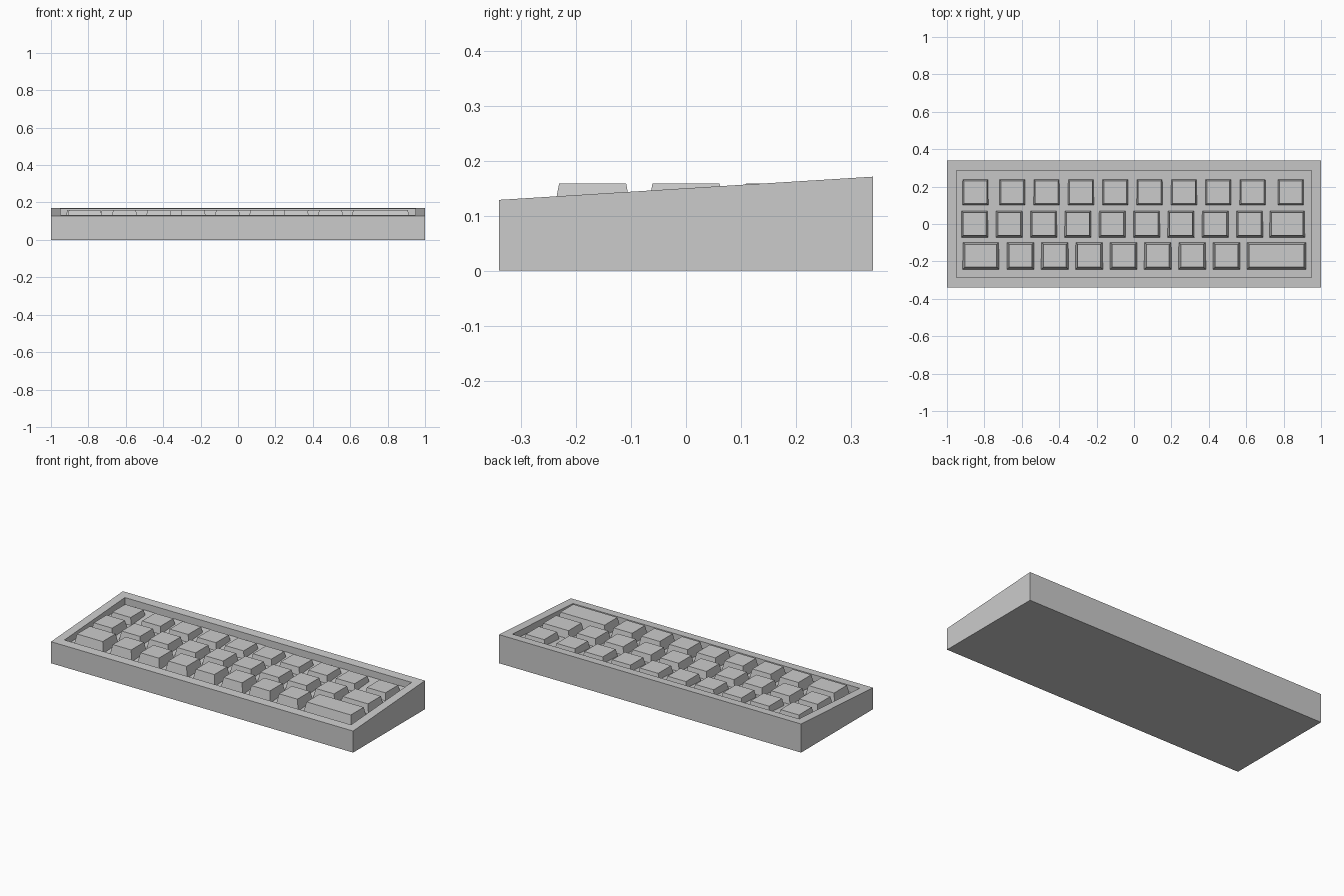
import bpy, bmesh

if "Cube" in bpy.data.objects:
    bpy.data.objects.remove(bpy.data.objects["Cube"])


def loft(name, rings):
    """Solid from stacked four-corner loops, capped at both ends."""
    bm = bmesh.new()
    loops = [[bm.verts.new(p) for p in ring] for ring in rings]
    for a, b in zip(loops, loops[1:]):
        for i in range(4):
            j = (i + 1) % 4
            bm.faces.new((a[i], a[j], b[j], b[i]))
    bm.faces.new(loops[0][::-1])
    bm.faces.new(loops[-1])
    bmesh.ops.recalc_face_normals(bm, faces=bm.faces)
    mesh = bpy.data.meshes.new(name)
    bm.to_mesh(mesh)
    bm.free()
    ob = bpy.data.objects.new(name, mesh)
    bpy.context.collection.objects.link(ob)
    return ob


def rect(hx, hy, z, cx=0, cy=0):
    """Rectangle loop; z is a function of y."""
    return [(cx + sx * hx, cy + sy * hy, z(cy + sy * hy))
            for sx, sy in ((-1, -1), (1, -1), (1, 1), (-1, 1))]


def deck(y):
    return 0.15 + y * 0.062


# Wedge case with a sunken tray parallel to the sloping rim
loft("case", [
    rect(1, 0.34, lambda y: 0),
    rect(1, 0.34, deck),
    rect(0.949, 0.286, deck),
    rect(0.949, 0.286, lambda y: deck(y) - 0.04),
])

# Tapered keycaps with level tops
TOP, BASE, SLOPE, KEY = 0.159, 0.09, 0.19, 0.122


def key(name, cx, cy, width=KEY):
    flare = (TOP - BASE) * SLOPE
    loft(name, [
        rect(width / 2 + flare, KEY / 2 + flare, lambda y: BASE, cx, cy),
        rect(width / 2, KEY / 2, lambda y: TOP, cx, cy),
    ])


# Rows: y, left key (x, width), first regular x, regular count, right key
PITCH = 0.1836
rows = [
    ("back", 0.17, (-0.848, KEY), -0.651, 8, (0.838, KEY)),
    ("middle", 0.0, (-0.852, KEY), -0.667, 8, (0.819, 0.168)),
    ("front", -0.17, (-0.819, 0.170), -0.607, 7, (0.762, 0.293)),
]
for row, y, left, start, count, right in rows:
    key(f"{row}_left_key", left[0], y, left[1])
    for i in range(count):
        key(f"{row}_key_{i + 1}", start + i * PITCH, y)
    key(f"{row}_right_key", right[0], y, right[1])
